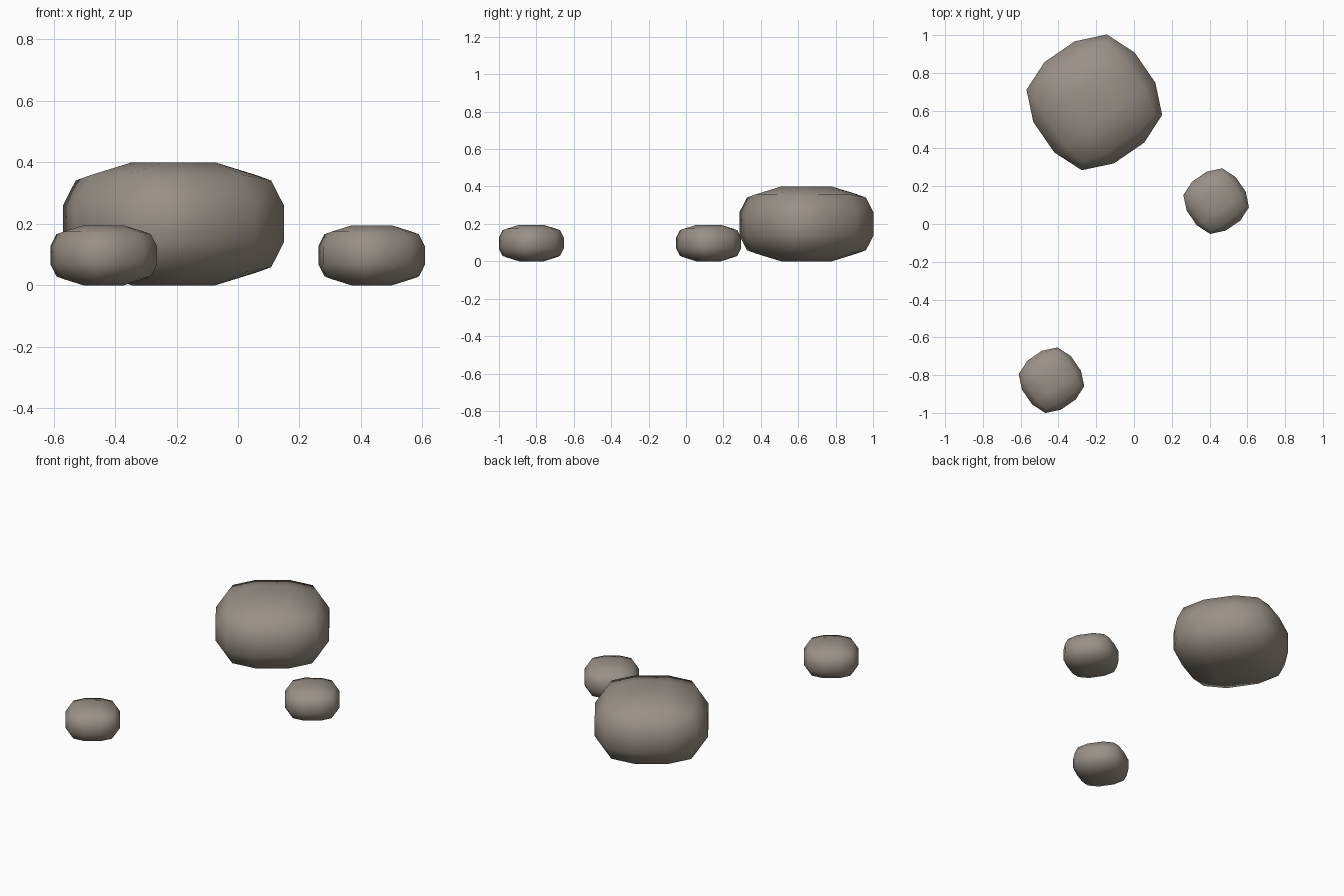
import bpy, bmesh, math
from mathutils import Matrix

if "Cube" in bpy.data.objects:
    bpy.data.objects.remove(bpy.data.objects["Cube"])

stone = bpy.data.materials.new("warm grey stone")
stone.diffuse_color = (0.32, 0.28, 0.245, 1)
stone.use_nodes = True
stone.node_tree.nodes["Principled BSDF"].inputs["Base Color"].default_value = stone.diffuse_color


def rock(name, x, y, width, height, angle=34.5):
    """Heavily rounded block, flattened and turned, resting on the ground."""
    bm = bmesh.new()
    bmesh.ops.create_cube(bm, size=1)
    bmesh.ops.bevel(bm, geom=bm.edges[:], offset=0.35, offset_type='OFFSET',
                    segments=2, profile=0.5, affect='EDGES')
    bm.transform(Matrix.Diagonal((width, width, height, 1)))
    for f in bm.faces:
        f.smooth = True
    mesh = bpy.data.meshes.new(name)
    bm.to_mesh(mesh)
    bm.free()
    mesh.materials.append(stone)
    ob = bpy.data.objects.new(name, mesh)
    ob.location = (x, y, height / 2)
    ob.rotation_euler.z = math.radians(angle)
    bpy.context.collection.objects.link(ob)


# One large rock and two small ones
rock("large_rock", -0.21, 0.644, 0.65, 0.40)
rock("small_rock_right", 0.435, 0.121, 0.314, 0.195)
rock("small_rock_front", -0.437, -0.827, 0.314, 0.195)
